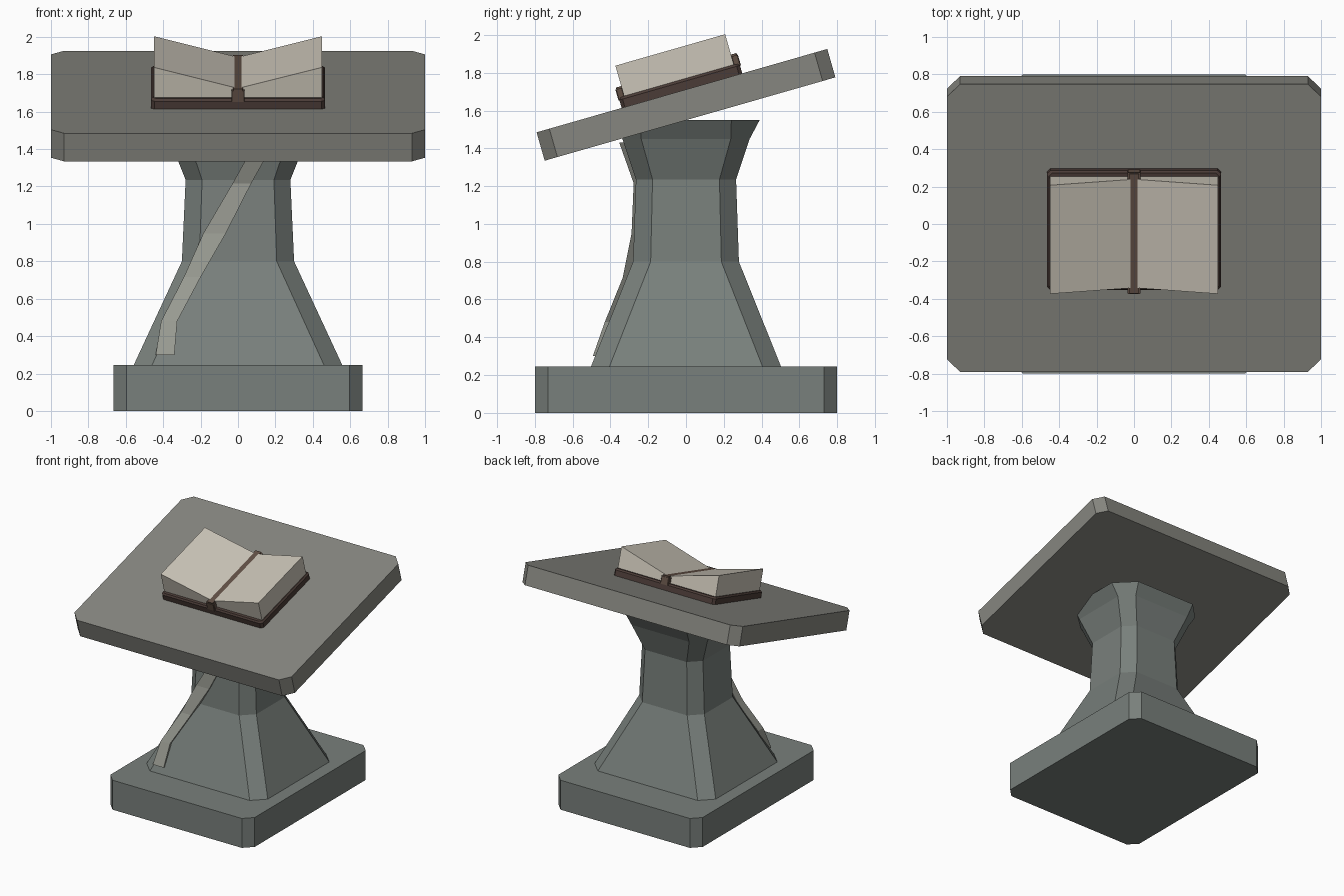
import bpy, bmesh
from math import radians
from mathutils import Matrix, Vector

if "Cube" in bpy.data.objects:
    bpy.data.objects.remove(bpy.data.objects["Cube"])

# Board frame: tilted towards the reader, origin at the board centre
TILT = Matrix.Translation((0, 0, 1.63)) @ Matrix.Rotation(radians(16), 4, 'X')
FLAT = Matrix.Identity(4)


def material(name, rgb):
    m = bpy.data.materials.new(name)
    m.diffuse_color = (*rgb, 1)
    m.use_nodes = True
    m.node_tree.nodes["Principled BSDF"].inputs["Base Color"].default_value = m.diffuse_color
    return m


STONE = material("stone", (0.19, 0.215, 0.2))
TOP_STONE = material("top_stone", (0.24, 0.24, 0.215))
PALE = material("pale_stone", (0.32, 0.33, 0.29))
PAGE = material("page", (0.6, 0.56, 0.48))
COVER = material("cover", (0.07, 0.045, 0.038))
SPINE = material("spine", (0.12, 0.08, 0.06))


def loft(name, rings, mat, frame=FLAT):
    """Closed solid through a list of equal-length point rings."""
    bm = bmesh.new()
    vs = [[bm.verts.new(frame @ Vector(p)) for p in r] for r in rings]
    n = len(vs[0])
    for a, b in zip(vs, vs[1:]):
        for i in range(n):
            j = (i + 1) % n
            bm.faces.new((a[i], a[j], b[j], b[i]))
    bm.faces.new(vs[0][::-1])
    bm.faces.new(vs[-1])
    bmesh.ops.recalc_face_normals(bm, faces=bm.faces)
    me = bpy.data.meshes.new(name)
    bm.to_mesh(me)
    bm.free()
    me.materials.append(mat)
    ob = bpy.data.objects.new(name, me)
    bpy.context.collection.objects.link(ob)
    return ob


def octagon(hx, hy, c, z, y0=0):
    """Rectangle ring with cut corners."""
    q = [(hx, -hy + c), (hx, hy - c), (hx - c, hy), (-hx + c, hy),
         (-hx, hy - c), (-hx, -hy + c), (-hx + c, -hy), (hx - c, -hy)]
    return [(x, y + y0, z) for x, y in q]


def slab(name, hx, hy, c, z0, z1, mat, frame=FLAT, y0=0):
    return loft(name, [octagon(hx, hy, c, z, y0) for z in (z0, z1)], mat, frame)


# Plinth, flared column and reading board
slab("plinth", 0.665, 0.8, 0.07, 0, 0.245, STONE)
column = [(0.56, 0.505, 0.098, 0.24), (0.30, 0.28, 0.093, 0.8),
          (0.28, 0.265, 0.088, 1.235), (0.365, 0.337, 0.1, 1.45),
          (0.43, 0.39, 0.15, 1.55)]
loft("column", [octagon(*r) for r in column], STONE)
slab("board", 1.0, 0.8, 0.07, -0.078, 0.078, TOP_STONE, TILT)

# Pale diagonal band running up the front of the column: x, y, z, half width
path = [(-0.39, -0.493, 0.30, 0.05), (-0.368, -0.43, 0.48, 0.043),
        (-0.245, -0.335, 0.715, 0.045), (-0.125, -0.288, 0.95, 0.06),
        (0.02, -0.277, 1.215, 0.05), (0.14, -0.353, 1.43, 0.05)]
loft("column_band", [[(x - w, y, z), (x + w, y, z), (x + w, y + 0.07, z),
                      (x - w, y + 0.07, z)] for x, y, z, w in path], PALE)

# Book cover with a chamfered upper rim
loft("book_cover", [octagon(0.465, 0.332, 0.018, 0.075),
                    octagon(0.465, 0.332, 0.018, 0.122),
                    octagon(0.455, 0.322, 0.018, 0.135)], COVER, TILT)

# Two page blocks rising outwards
for side, s in (("left", -1), ("right", 1)):
    prof = [(0.02, 0.12), (0.45, 0.12), (0.45, 0.302), (0.02, 0.19)]
    loft(side + "_pages", [[(s * x, y, z) for x, z in prof]
                           for y in (-0.302, 0.302)], PAGE, TILT)

# Spine strip in the valley, with a wider clasp at each end
slab("spine_strip", 0.027, 0.332, 0.004, 0.12, 0.19, SPINE, TILT)
for name, y in (("front_clasp", -0.318), ("back_clasp", 0.318)):
    slab(name, 0.036, 0.019, 0.005, 0.12, 0.18, SPINE, TILT, y)
